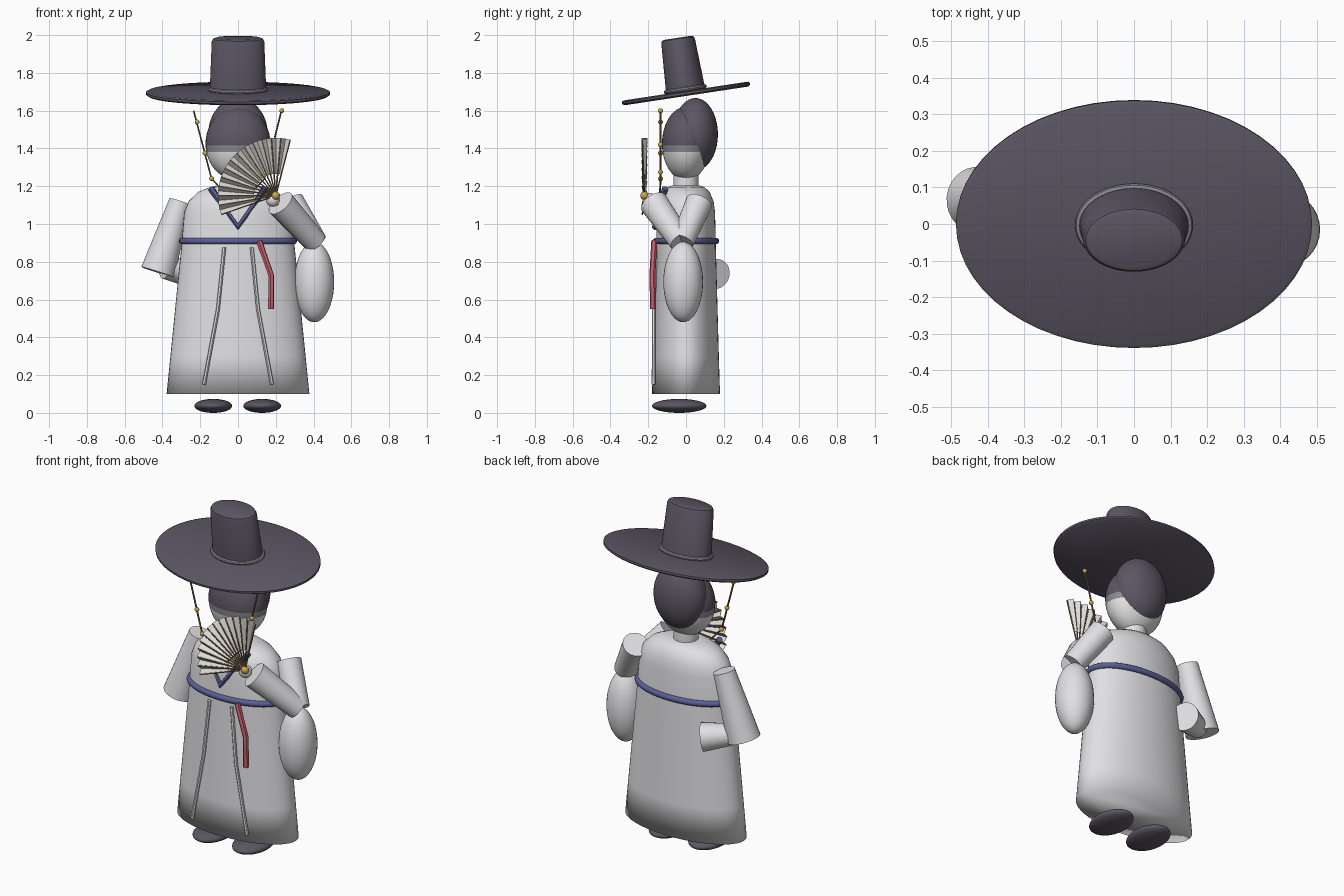
import bpy, bmesh
from math import pi, sin, cos, radians
from mathutils import Vector

cube = bpy.data.objects.get("Cube")
if cube:
    bpy.data.objects.remove(cube, do_unlink=True)


def material(name, r, g, b):
    m = bpy.data.materials.new(name)
    m.diffuse_color = (r, g, b, 1)
    m.use_nodes = True
    m.node_tree.nodes["Principled BSDF"].inputs["Base Color"].default_value = (r, g, b, 1)
    return m


WHITE = material("robe white", 0.75, 0.75, 0.77)
DARK = material("charcoal", 0.105, 0.094, 0.125)
GREY = material("band grey", 0.26, 0.25, 0.29)
BLUE = material("sash blue", 0.10, 0.115, 0.30)
RED = material("ribbon red", 0.62, 0.12, 0.17)
GOLD = material("bead gold", 0.60, 0.40, 0.07)
BROWN = material("bamboo brown", 0.22, 0.14, 0.07)
PAPER = material("fan paper", 0.72, 0.71, 0.68)
SKIN = material("pale skin", 0.76, 0.76, 0.77)


def finish(obj, name, mat, angle=40):
    obj.name = obj.data.name = name
    obj.data.materials.append(mat)
    bpy.ops.object.select_all(action='DESELECT')
    obj.select_set(True)
    bpy.context.view_layer.objects.active = obj
    if angle:
        bpy.ops.object.shade_smooth_by_angle(angle=radians(angle))
    return obj


def from_bmesh(bm, name, mat, angle=40):
    bmesh.ops.recalc_face_normals(bm, faces=bm.faces)
    mesh = bpy.data.meshes.new(name)
    bm.to_mesh(mesh)
    bm.free()
    obj = bpy.data.objects.new(name, mesh)
    bpy.context.collection.objects.link(obj)
    return finish(obj, name, mat, angle)


def loft(name, rings, mat, sides=40, angle=40):
    """Stack elliptical rings given as (z, x radius, y radius)."""
    bm = bmesh.new()
    loops = []
    for z, rx, ry in rings:
        loops.append([bm.verts.new((rx * cos(2 * pi * i / sides), ry * sin(2 * pi * i / sides), z))
                      for i in range(sides)])
    for low, high in zip(loops, loops[1:]):
        for i in range(sides):
            j = (i + 1) % sides
            bm.faces.new((low[i], low[j], high[j], high[i]))
    bm.faces.new(loops[0])
    bm.faces.new(loops[-1])
    return from_bmesh(bm, name, mat, angle)


def ellipsoid(name, center, radii, mat, segments=32, rings=20):
    bm = bmesh.new()
    bmesh.ops.create_uvsphere(bm, u_segments=segments, v_segments=rings, radius=1)
    bmesh.ops.scale(bm, vec=radii, verts=bm.verts)
    bmesh.ops.translate(bm, vec=center, verts=bm.verts)
    return from_bmesh(bm, name, mat, 60)


def cone_between(name, a, b, r1, r2, mat, sides=28):
    a, b = Vector(a), Vector(b)
    bpy.ops.mesh.primitive_cone_add(vertices=sides, radius1=r1, radius2=r2,
                                    depth=(b - a).length, location=(a + b) / 2)
    obj = bpy.context.object
    obj.rotation_euler = (b - a).to_track_quat('Z', 'Y').to_euler()
    return finish(obj, name, mat)


def tube(name, points, radius, mat, closed=False, detail=1):
    curve = bpy.data.curves.new(name, 'CURVE')
    curve.dimensions = '3D'
    curve.bevel_depth = radius
    curve.bevel_resolution = detail
    curve.use_fill_caps = True
    spline = curve.splines.new('POLY')
    spline.points.add(len(points) - 1)
    for p, co in zip(spline.points, points):
        p.co = (*co, 1)
    spline.use_cyclic_u = closed
    obj = bpy.data.objects.new(name, curve)
    bpy.context.collection.objects.link(obj)
    bpy.ops.object.select_all(action='DESELECT')
    obj.select_set(True)
    bpy.context.view_layer.objects.active = obj
    bpy.ops.object.convert(target='MESH')
    return finish(bpy.context.object, name, mat)


def ellipse(rx, ry, z, count=48):
    return [(rx * cos(2 * pi * i / count), ry * sin(2 * pi * i / count), z) for i in range(count)]


# Robe, softly shaded around the hem, and neck
loft("robe", [(0.10, 0.378, 0.18), (0.30, 0.358, 0.174), (0.88, 0.30, 0.158), (1.06, 0.285, 0.154),
              (1.12, 0.262, 0.146), (1.17, 0.21, 0.125), (1.195, 0.15, 0.098), (1.205, 0.09, 0.07)],
     WHITE, 48, 120)
loft("neck", [(1.18, 0.068, 0.066), (1.30, 0.068, 0.066)], SKIN)

# Shoes
for side, x in (("right", -0.131), ("left", 0.128)):
    ellipsoid(side + "_shoe", (x, -0.036, 0.037), (0.1, 0.144, 0.037), DARK)

# Belt, collar and hanging ribbons
tube("belt", ellipse(0.295, 0.158, 0.91), 0.018, BLUE, True, 3)
tube("collar", [(-0.145, -0.11, 1.19), (0, -0.163, 0.985), (0.145, -0.11, 1.19)], 0.018, BLUE)
for side, s in (("right", -1), ("left", 1)):
    tube(side + "_robe_tie", [(s * 0.073, -0.162, 0.875), (s * 0.106, -0.17, 0.55),
                              (s * 0.18, -0.172, 0.15)], 0.010, WHITE)
tube("red_ribbon", [(0.112, -0.168, 0.91), (0.175, -0.178, 0.73), (0.175, -0.174, 0.55)], 0.016, RED)

# Right arm folded behind the back
cone_between("right_upper_sleeve", (-0.425, 0.065, 0.745), (-0.305, 0.08, 1.12), 0.092, 0.06, WHITE)
cone_between("right_lower_sleeve", (-0.39, 0.07, 0.765), (-0.22, 0.16, 0.735), 0.055, 0.08, WHITE)

# Left arm raised, with a drooping sleeve
cone_between("left_upper_sleeve", (0.41, -0.02, 0.905), (0.28, 0.07, 1.115), 0.062, 0.072, WHITE)
cone_between("left_lower_sleeve", (0.41, -0.025, 0.905), (0.225, -0.17, 1.11), 0.062, 0.076, WHITE)
ellipsoid("left_sleeve_drape", (0.404, -0.015, 0.693), (0.105, 0.105, 0.213), WHITE)
ellipsoid("left_hand", (0.185, -0.195, 1.128), (0.037, 0.035, 0.037), SKIN, 20, 12)

# Head, cut at the headband so that each zone takes its own colour
bm = bmesh.new()
bmesh.ops.create_uvsphere(bm, u_segments=40, v_segments=24, radius=1)
bmesh.ops.scale(bm, vec=(0.172, 0.127, 0.195), verts=bm.verts)
bmesh.ops.translate(bm, vec=(0, 0, 1.425), verts=bm.verts)
BAND_LOW, BAND_HIGH = 1.38, 1.415
for z in (BAND_LOW, BAND_HIGH):
    bmesh.ops.bisect_plane(bm, geom=bm.verts[:] + bm.edges[:] + bm.faces[:],
                           plane_co=(0, 0, z), plane_no=(0, 0, 1))
head = from_bmesh(bm, "head", SKIN, 60)
head.data.materials.append(GREY)
head.data.materials.append(DARK)
for f in head.data.polygons:
    f.material_index = (f.center.z > BAND_LOW) + (f.center.z > BAND_HIGH)
hair = ellipsoid("back_hair", (0, 0, 0), (0.158, 0.119, 0.192), DARK)
hair.location = (0, 0.05, 1.475)

# Wide hat, tipped forward
hat = [loft("hat_brim", [(-0.014, 0.475, 0.331), (-0.006, 0.487, 0.342), (0.006, 0.487, 0.342),
                         (0.012, 0.475, 0.331)], DARK, 56),
       loft("hat_crown", [(0, 0.15, 0.105), (0.278, 0.139, 0.09), (0.291, 0.132, 0.085),
                          (0.297, 0.117, 0.073)], DARK, 48, 30),
       tube("hat_band", ellipse(0.15, 0.104, 0.022), 0.011, GREY, True, 2)]
for part in hat:
    part.location = (0, 0, 1.692)
    part.rotation_euler.x = 0.15

# Beaded chin cord
cord = [Vector(p) for p in ((-0.235, -0.135, 1.6), (-0.14, -0.135, 1.24), (0, -0.14, 1.09),
                            (0.14, -0.135, 1.24), (0.23, -0.135, 1.6))]
tube("chin_cord", cord, 0.005, BROWN)
for side, s, heights in (("right", -1, (1.54, 1.375, 1.24)), ("left", 1, (1.6, 1.42, 1.275))):
    for i, z in enumerate(heights):
        x = s * (0.14 + (z - 1.24) * 0.255)
        ellipsoid(f"{side}_cord_bead_{i + 1}", (x, -0.135, z), (0.013,) * 3, GOLD, 14, 10)

# Pleated folding fan
PIVOT = Vector((0.2, -0.22, 1.15))
FOLDS, START, END = 26, radians(75.5), radians(199)


def fan_point(i, radius, depth):
    a = START + (END - START) * i / FOLDS
    return PIVOT + Vector((radius * cos(a), depth, radius * sin(a)))


bm = bmesh.new()
strip = []
for i in range(FOLDS + 1):
    fold = 1 if i % 2 else -1
    strip.append((bm.verts.new(fan_point(i, 0.115, fold * 0.007)),
                  bm.verts.new(fan_point(i, 0.306, fold * 0.014))))
for (a, b), (c, d) in zip(strip, strip[1:]):
    bm.faces.new((a, b, d, c))
leaf = from_bmesh(bm, "fan_leaf", PAPER, 0)
solid = leaf.modifiers.new("thickness", 'SOLIDIFY')
solid.thickness = 0.003
solid.offset = 0
for i in range(0, FOLDS + 1, 2):
    tube(f"fan_rib_{i // 2 + 1}", [PIVOT, fan_point(i, 0.115, -0.005), fan_point(i, 0.304, -0.011)],
         0.004, BROWN)
ellipsoid("fan_pivot", PIVOT, (0.022, 0.022, 0.022), GOLD, 18, 12)
